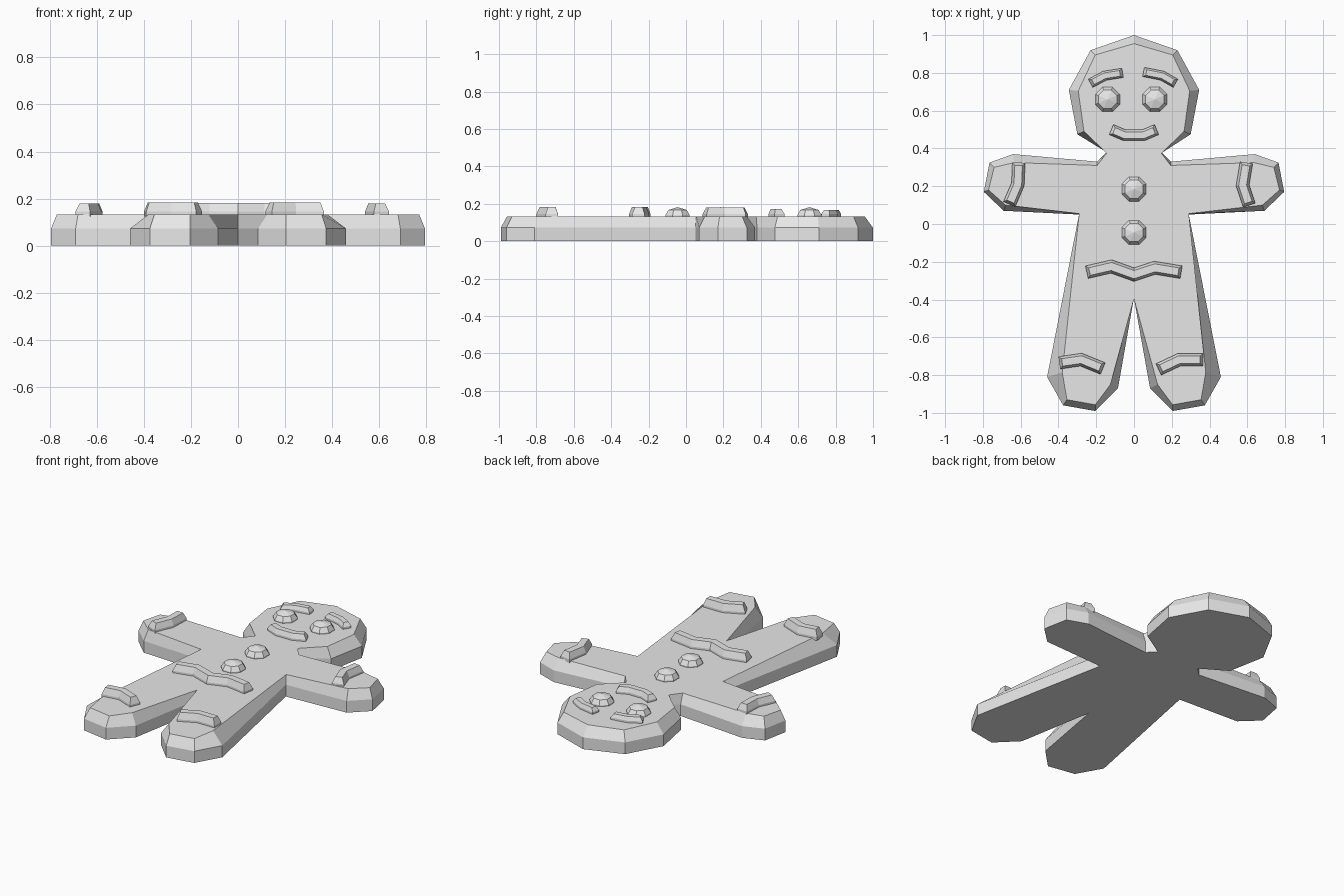
import bpy
import bmesh
import math
from mathutils import Vector

default_cube = bpy.data.objects.get("Cube")
if default_cube:
    bpy.data.objects.remove(default_cube, do_unlink=True)

# One plain colour for the whole figure
GREY = (0.8, 0.8, 0.8, 1)
biscuit = bpy.data.materials.new("biscuit_grey")
biscuit.use_nodes = True
biscuit.diffuse_color = GREY
biscuit.node_tree.nodes["Principled BSDF"].inputs["Base Color"].default_value = GREY

SURFACE = 0.133   # top of the biscuit


def loft(name, rings, apex=None):
    """Join matching rings of (outline, height) and close both ends."""
    bm = bmesh.new()
    loops = [[bm.verts.new((p[0], p[1], z)) for p in outline] for outline, z in rings]
    count = len(loops[0])
    for low, high in zip(loops, loops[1:]):
        for i in range(count):
            j = (i + 1) % count
            bm.faces.new((low[i], low[j], high[j], high[i]))
    bm.faces.new(loops[0][::-1])
    if apex:
        tip = bm.verts.new(apex)
        for i in range(count):
            bm.faces.new((loops[-1][i], loops[-1][(i + 1) % count], tip))
    else:
        bm.faces.new(loops[-1])
    bmesh.ops.recalc_face_normals(bm, faces=bm.faces)
    mesh = bpy.data.meshes.new(name)
    bm.to_mesh(mesh)
    bm.free()
    mesh.materials.append(biscuit)
    obj = bpy.data.objects.new(name, mesh)
    bpy.context.collection.objects.link(obj)
    return obj


def mirrored(half):
    """Complete a half outline whose first and last points lie on the centre line."""
    return half + [(-x, y) for x, y in half[-2:0:-1]]


def ribbon(path, half_width, trim):
    """Mitred outline around an open path, shortened at its ends by trim."""
    pts = [Vector(p) for p in path]
    dirs = [(b - a).normalized() for a, b in zip(pts, pts[1:])]
    pts[0] = pts[0] + dirs[0] * trim
    pts[-1] = pts[-1] - dirs[-1] * trim
    left, right = [], []
    for i, p in enumerate(pts):
        before, after = dirs[max(i - 1, 0)], dirs[min(i, len(dirs) - 1)]
        along = (before + after).normalized()
        side = Vector((-along.y, along.x)) * half_width / along.dot(after)
        left.append(p + side)
        right.append(p - side)
    return right + left[::-1]


def icing(name, path, width, top):
    """Raised strip with sloping sides."""
    return loft(name, [
        (ribbon(path, width / 2, 0), SURFACE - 0.01),
        (ribbon(path, width / 2, 0), SURFACE + 0.012),
        (ribbon(path, width * 0.3, 0.015), top),
    ])


def circle(x, y, r, sides=8):
    return [(x + r * math.cos(math.tau * (i + 0.5) / sides),
             y + r * math.sin(math.tau * (i + 0.5) / sides)) for i in range(sides)]


def sweet(name, x, y):
    """Faceted eight-sided dome."""
    return loft(name, [
        (circle(x, y, 0.07), SURFACE - 0.01),
        (circle(x, y, 0.07), SURFACE + 0.007),
        (circle(x, y, 0.053), 0.167),
    ], apex=(x, y, 0.182))


# Body: straight wall below, chamfer up to a smaller flat top
outer = mirrored([
    (0, 1), (0.23, 0.92), (0.345, 0.71), (0.3, 0.475), (0.145, 0.38),
    (0.195, 0.33), (0.64, 0.37), (0.765, 0.325), (0.795, 0.17), (0.69, 0.07),
    (0.29, 0.05), (0.46, -0.81), (0.375, -0.96), (0.205, -0.99),
    (0.085, -0.87), (0, -0.39),
])
inner = mirrored([
    (0, 0.955), (0.205, 0.895), (0.295, 0.705), (0.265, 0.49), (0.145, 0.375),
    (0.195, 0.31), (0.635, 0.325), (0.74, 0.3), (0.77, 0.18), (0.68, 0.1),
    (0.29, 0.055), (0.38, -0.785), (0.355, -0.93), (0.205, -0.957),
    (0.125, -0.85), (0, -0.395),
])
loft("gingerbread_body", [(outer, 0), (outer, 0.072), (inner, SURFACE)])

# Eyes and buttons
sweet("right_eye", -0.14, 0.66)
sweet("left_eye", 0.11, 0.66)
sweet("upper_button", 0, 0.185)
sweet("lower_button", 0, -0.045)

# Face icing
icing("right_eyebrow", [(-0.23, 0.745), (-0.155, 0.785), (-0.06, 0.8)], 0.05, 0.167)
icing("left_eyebrow", [(0.05, 0.805), (0.15, 0.785), (0.22, 0.745)], 0.05, 0.167)
icing("mouth", [(-0.12, 0.5), (-0.05, 0.47), (0.05, 0.47), (0.12, 0.5)], 0.058, 0.172)

# Waist icing
icing("belt", [(-0.25, -0.255), (-0.12, -0.225), (0, -0.268),
               (0.11, -0.232), (0.25, -0.255)], 0.068, 0.182)

# Cuffs on the arms and legs
icing("right_cuff", [(-0.61, 0.325), (-0.615, 0.21), (-0.66, 0.105)], 0.068, 0.18)
icing("left_cuff", [(0.595, 0.325), (0.575, 0.205), (0.61, 0.1)], 0.068, 0.18)
icing("right_ankle", [(-0.395, -0.735), (-0.28, -0.718), (-0.165, -0.765)], 0.066, 0.184)
icing("left_ankle", [(0.13, -0.77), (0.24, -0.718), (0.365, -0.718)], 0.066, 0.184)
